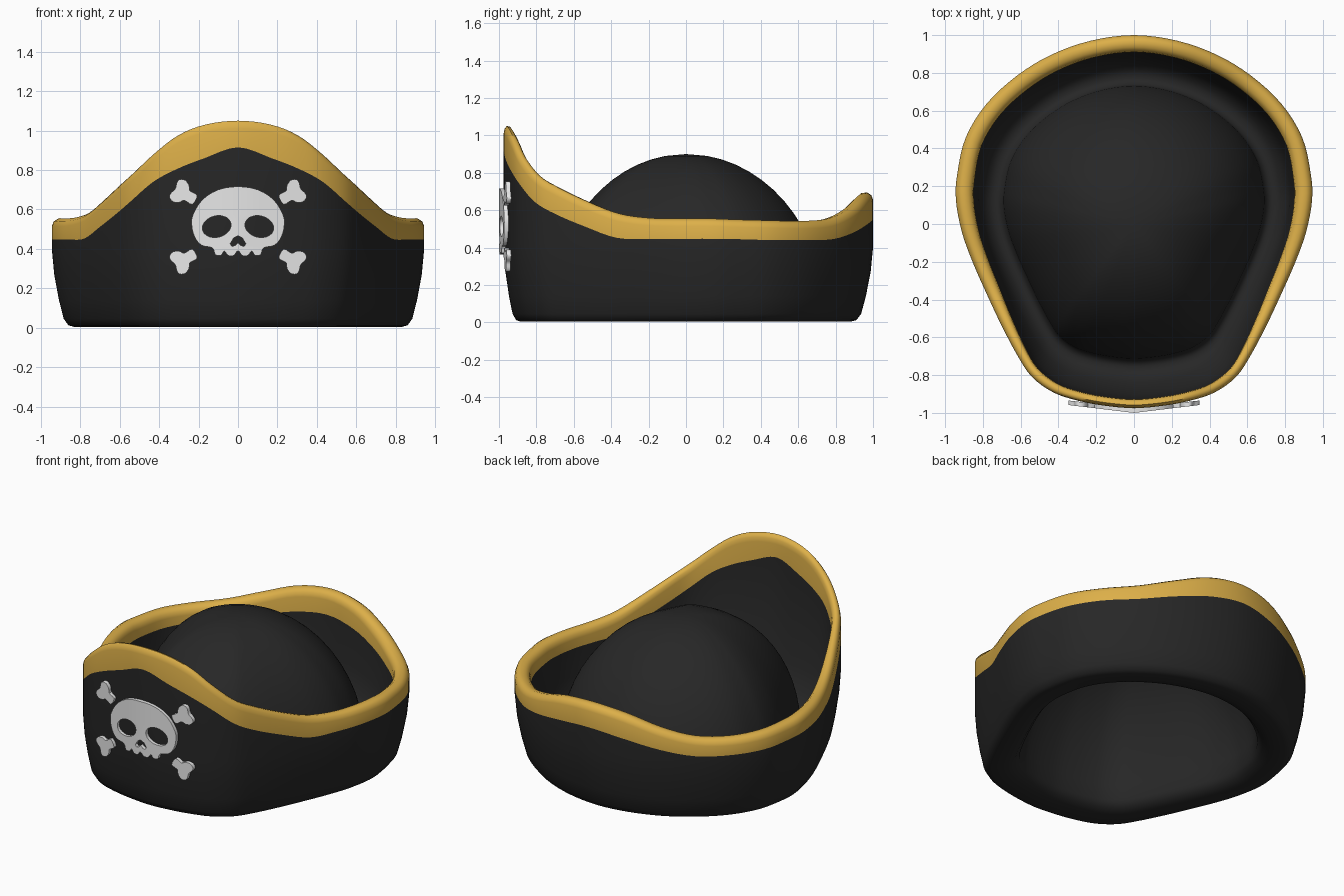
import bpy, bmesh, math

if "Cube" in bpy.data.objects:
    bpy.data.objects.remove(bpy.data.objects["Cube"])


def material(name, rgb):
    m = bpy.data.materials.new(name)
    m.diffuse_color = (*rgb, 1)
    m.use_nodes = True
    m.node_tree.nodes["Principled BSDF"].inputs["Base Color"].default_value = m.diffuse_color
    return m


BLACK = material("black_felt", (0.02, 0.02, 0.02))
GOLD = material("gold_trim", (0.72, 0.43, 0.066))
BONE = material("bone_white", (0.80, 0.80, 0.80))


def smooth_loop(pts, n):
    """Closed Catmull-Rom curve through points of any dimension."""
    out, c = [], len(pts)
    for i in range(c):
        a, b, d, e = (pts[(i + k) % c] for k in (-1, 0, 1, 2))
        for j in range(n):
            t = j / n
            out.append([0.5 * (2 * q + (r - p) * t + (2 * p - 5 * q + 4 * r - s) * t * t
                               + (3 * q - p - 3 * r + s) * t ** 3)
                        for p, q, r, s in zip(a, b, d, e)])
    return out


def mirrored(half):
    """Close a half outline that starts and ends on x = 0."""
    return half + [(-p[0], *p[1:]) for p in half[-2:0:-1]]


def finish(name, bm, mats, angle):
    bmesh.ops.recalc_face_normals(bm, faces=bm.faces)
    me = bpy.data.meshes.new(name)
    bm.to_mesh(me)
    bm.free()
    for m in mats:
        me.materials.append(m)
    ob = bpy.data.objects.new(name, me)
    bpy.context.collection.objects.link(ob)
    bpy.ops.object.select_all(action='DESELECT')
    ob.select_set(True)
    bpy.context.view_layer.objects.active = ob
    bpy.ops.object.shade_smooth_by_angle(angle=math.radians(angle))
    return ob


# Hat plan outline: x, y, rim height, trim lower edge
half = [(0, -.975, 1.05, .915), (.17, -.96, 1.03, .86), (.31, -.932, .975, .805),
        (.43, -.89, .885, .74), (.54, -.81, .785, .645), (.615, -.70, .72, .58),
        (.70, -.54, .645, .512), (.78, -.37, .582, .452), (.855, -.20, .558, .447),
        (.912, -.04, .555, .447), (.943, .13, .555, .447), (.935, .27, .55, .445),
        (.89, .46, .545, .44), (.78, .637, .542, .44), (.62, .785, .555, .445),
        (.44, .895, .605, .48), (.23, .97, .67, .525), (0, 1.0, .695, .55)]
columns = smooth_loop(mirrored(half), 4)


def section(x, y, zt, zb):
    """Cross-section from the hollow underside, over the rim, to the crown top: (scale, z)."""
    r = math.hypot(x, y)
    w = (.048 + .05 * min(1, (y + .97) / 1.1) - .008 * max(0, y)) / r
    k = 0.85 - 0.2 * max(0, -y)          # the front wall is steeper
    s = [(.72 * math.cos(a), .06 + .815 * math.sin(a))
         for a in (math.radians(d) for d in range(84, -1, -7))]
    s += [(.75, .025), (.80, .01)]
    s += [(1 - (1 - f) * k, z) for f, z in
          ((.86, .004), (.895, .012), (.925, .045), (.955, .14), (.985, .27), (1, .40))]
    trim_start = len(s)
    s += [(1, zb), (1, zt - .04), (1 - .1 * w, zt - .015), (1 - .35 * w, zt),
          (1 - .7 * w, zt - .004), (1 - .93 * w, zt - .022), (1 - w, zt - .05), (1 - w, zb)]
    trim_end = len(s) - 1
    s += [(.975 - w, .28), (.86, .15), (.82, .095), (.775, .075)]
    s += [(.74 * math.cos(a), .05 + .85 * math.sin(a))
          for a in (math.radians(d) for d in range(3, 85, 6))]
    return s, trim_start, trim_end


# Hat body: brim, gold trim and crown in one continuous shell
bm = bmesh.new()
grid = []
for x, y, zt, zb in columns:
    prof, t0, t1 = section(x, y, zt, zb)
    grid.append([bm.verts.new((x * s, y * s, z)) for s, z in prof])
rows, count = len(grid[0]), len(grid)
for i in range(count):
    a, b = grid[i], grid[(i + 1) % count]
    for j in range(rows - 1):
        f = bm.faces.new((a[j], b[j], b[j + 1], a[j + 1]))
        f.material_index = 1 if t0 <= j < t1 else 0
for j, z in ((0, .875), (rows - 1, .90)):
    tip = bm.verts.new((0, 0, z))
    for i in range(count):
        bm.faces.new((grid[i][j], grid[(i + 1) % count][j], tip))
finish("hat", bm, [BLACK, GOLD], 60)


def plate(name, loops, thick=.024):
    """Filled outlines (inner loops are holes) wrapped on the front of the hat."""
    cu = bpy.data.curves.new(name, 'CURVE')
    cu.dimensions, cu.fill_mode, cu.extrude = '2D', 'BOTH', thick / 2
    for loop in loops:
        sp = cu.splines.new('POLY')
        sp.points.add(len(loop) - 1)
        for p, q in zip(sp.points, loop):
            p.co = (q[0], q[1], 0, 1)
        sp.use_cyclic_u = True
    tmp = bpy.data.objects.new(name + "_outline", cu)
    bpy.context.collection.objects.link(tmp)
    me = bpy.data.meshes.new_from_object(tmp.evaluated_get(bpy.context.evaluated_depsgraph_get()))
    bpy.data.objects.remove(tmp)
    bm = bmesh.new()
    bm.from_mesh(me)
    bpy.data.meshes.remove(me)
    bmesh.ops.remove_doubles(bm, verts=bm.verts, dist=1e-5)
    for cut in (-.12, 0, .12):
        bmesh.ops.bisect_plane(bm, geom=bm.verts[:] + bm.edges[:] + bm.faces[:],
                               plane_co=(cut, 0, 0), plane_no=(1, 0, 0))
    for v in bm.verts:
        x, z, d = v.co
        v.co = (x, -1 + thick / 2 - d + .12 * abs(x), z)
    for f in bm.faces:
        f.material_index = 0
    return finish(name, bm, [BONE], 30)


# Skull with eye and nose openings
skull = smooth_loop(mirrored([(0, .716), (.10, .70), (.18, .65), (.228, .575), (.235, .52),
                              (.22, .46), (.185, .418), (.13, .405), (.115, .37), (.085, .368),
                              (.07, .388), (.05, .366), (.022, .366), (0, .39)]), 3)
nose = mirrored([(0, .467), (.022, .455), (.04, .425), (.03, .412), (.015, .417), (0, .432)])
eyes = [[(s * .108 + .073 * math.cos(a), .513 + .055 * math.sin(a) - s * .008 * math.cos(a))
         for a in (math.tau * i / 24 for i in range(24))] for s in (-1, 1)]
plate("skull", [skull, nose] + eyes)

# Four crossed bone ends around the skull
side = [(-.072, -.026), (-.028, -.028), (-.01, -.05), (.02, -.063), (.046, -.052), (.05, -.03)]
knob = smooth_loop(side + [(.042, 0)] + [(u, -v) for u, v in side[::-1]], 3)
c, s = math.cos(math.radians(30)), math.sin(math.radians(30))
bones = [[(sx * (.282 + u * c - v * s), .512 + sz * (.172 + u * s + v * c)) for u, v in knob]
         for sx in (-1, 1) for sz in (-1, 1)]
plate("crossed_bones", bones)
